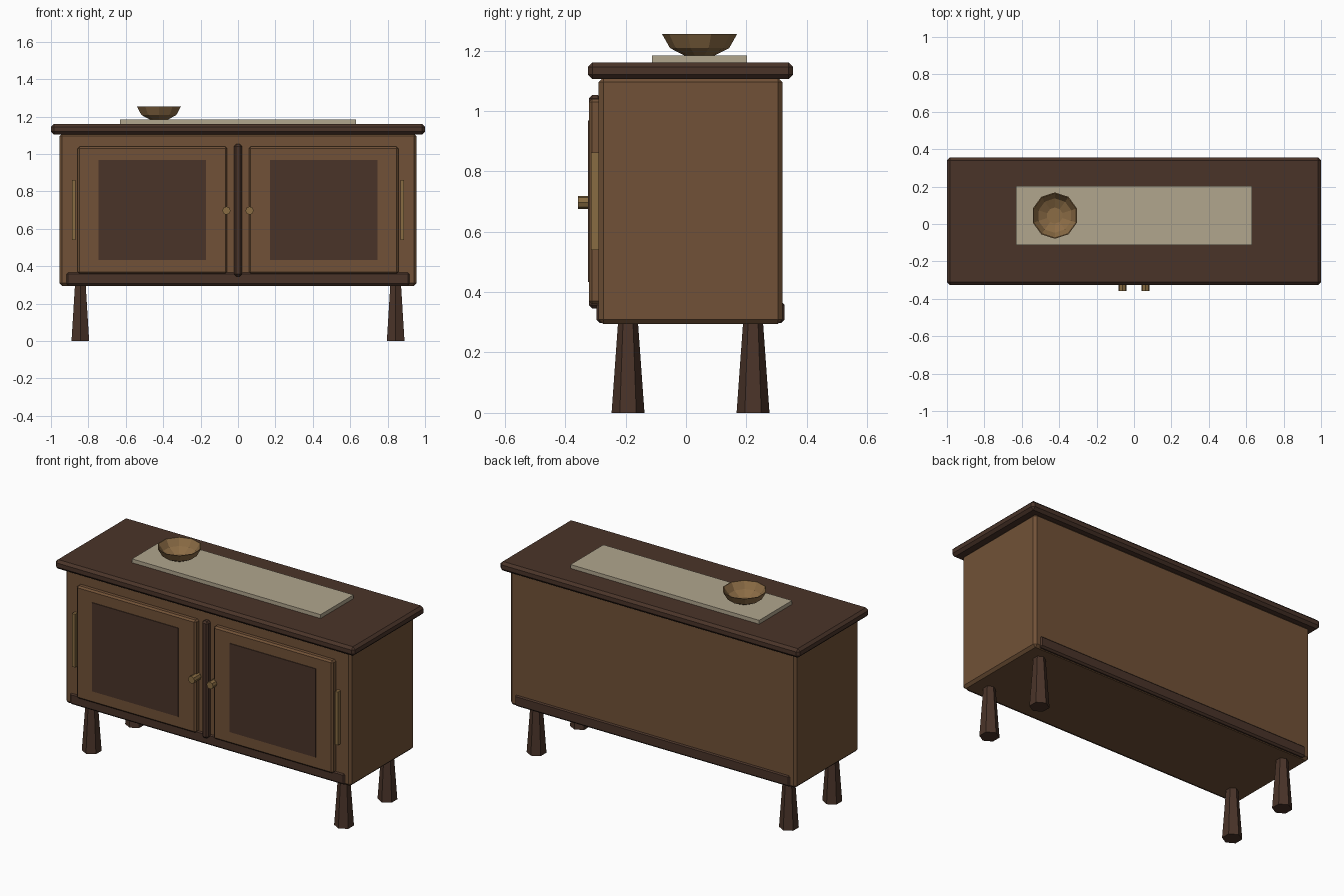
import bpy, bmesh, math
from mathutils import Matrix

if "Cube" in bpy.data.objects:
    bpy.data.objects.remove(bpy.data.objects["Cube"])

Y0 = 0.015   # cabinet depth centre (the knobs shift it back slightly)


def mat(name, rgb):
    m = bpy.data.materials.new(name)
    m.diffuse_color = (*rgb, 1)
    m.use_nodes = True
    m.node_tree.nodes["Principled BSDF"].inputs["Base Color"].default_value = m.diffuse_color
    return m


WOOD = mat("brown_wood", (0.165, 0.083, 0.038))
DARK = mat("dark_wood", (0.068, 0.034, 0.022))
BRASS = mat("brass", (0.25, 0.15, 0.055))
LINEN = mat("linen", (0.44, 0.38, 0.27))
BOWL = mat("bowl_wood", (0.26, 0.15, 0.06))


def finish(name, bm, material):
    bmesh.ops.recalc_face_normals(bm, faces=bm.faces)
    me = bpy.data.meshes.new(name)
    bm.to_mesh(me)
    bm.free()
    me.materials.append(material)
    ob = bpy.data.objects.new(name, me)
    bpy.context.collection.objects.link(ob)
    return ob


def box(name, x, y, z, material, bevel=0):
    """Box from (min, max) ranges, with an optional chamfer."""
    bm = bmesh.new()
    size = [b - a for a, b in (x, y, z)]
    mid = [(a + b) / 2 for a, b in (x, y, z)]
    bmesh.ops.create_cube(bm, size=1, matrix=Matrix.Translation(mid) @ Matrix.Diagonal((*size, 1)))
    if bevel:
        bmesh.ops.bevel(bm, geom=bm.edges[:], offset=bevel, segments=1, affect='EDGES')
    return finish(name, bm, material)


def cone(name, matrix, sides, r1, r2, depth, material):
    bm = bmesh.new()
    bmesh.ops.create_cone(bm, cap_ends=True, segments=sides, radius1=r1, radius2=r2,
                          depth=depth, matrix=matrix)
    return finish(name, bm, material)


def lathe(name, centre, profile, sides, material):
    """Spin an (r, z) profile that starts and ends on the axis."""
    bm = bmesh.new()
    rings = []
    for r, z in profile:
        n = 1 if r == 0 else sides
        rings.append([bm.verts.new((centre[0] + r * math.sin(2 * math.pi * i / sides),
                                    centre[1] + r * math.cos(2 * math.pi * i / sides), z))
                      for i in range(n)])
    for a, b in zip(rings, rings[1:]):
        for i in range(sides):
            j = (i + 1) % sides
            quad = [a[i % len(a)], a[j % len(a)], b[j % len(b)], b[i % len(b)]]
            bm.faces.new(list(dict.fromkeys(quad)))
    return finish(name, bm, material)


# Cabinet carcass, base trim and top
box("cabinet_body", (-0.955, 0.955), (Y0 - 0.304, Y0 + 0.304), (0.294, 1.11), WOOD, 0.015)
box("base_trim", (-0.92, 0.92), (Y0 - 0.311, Y0 + 0.311), (0.298, 0.368), DARK, 0.01)
box("top_slab", (-1, 1), (Y0 - 0.34, Y0 + 0.34), (1.105, 1.16), DARK, 0.015)

# Centre post between the doors
box("centre_post", (-0.021, 0.021), (-0.322, -0.28), (0.346, 1.052), DARK, 0.011)

for s, side in ((-1, "left"), (1, "right")):
    def span(a, b):
        return tuple(sorted((s * a, s * b)))
    # Doors with inset panel, hinge strip and knob
    box(side + "_door", span(0.058, 0.857), (-0.321, -0.28), (0.36, 1.04), WOOD, 0.01)
    box(side + "_door_panel", span(0.172, 0.747), (-0.325, -0.30), (0.433, 0.968), DARK)
    box(side + "_hinge_strip", span(0.868, 0.888), (-0.315, -0.28), (0.54, 0.862), BRASS)
    cone(side + "_knob", Matrix.Translation((s * 0.062, -0.325, 0.697)) @ Matrix.Rotation(math.pi / 2, 4, 'X'),
         8, 0.022, 0.022, 0.064, BRASS)
    # Tapered six-sided legs, wider at the foot
    for t, end in ((-1, "front"), (1, "back")):
        cone(f"{end}_{side}_leg", Matrix.Translation((s * 0.843, Y0 + t * 0.207, 0.15)),
             6, 0.0545, 0.033, 0.30, DARK)

# Table runner and bowl
box("table_runner", (-0.63, 0.63), (-0.112, 0.202), (1.158, 1.183), LINEN)
lathe("bowl", (-0.423, 0.045),
      [(0, 1.181), (0.045, 1.181), (0.098, 1.208), (0.124, 1.254),
       (0.119, 1.254), (0.092, 1.214), (0.043, 1.189), (0, 1.189)], 10, BOWL)
